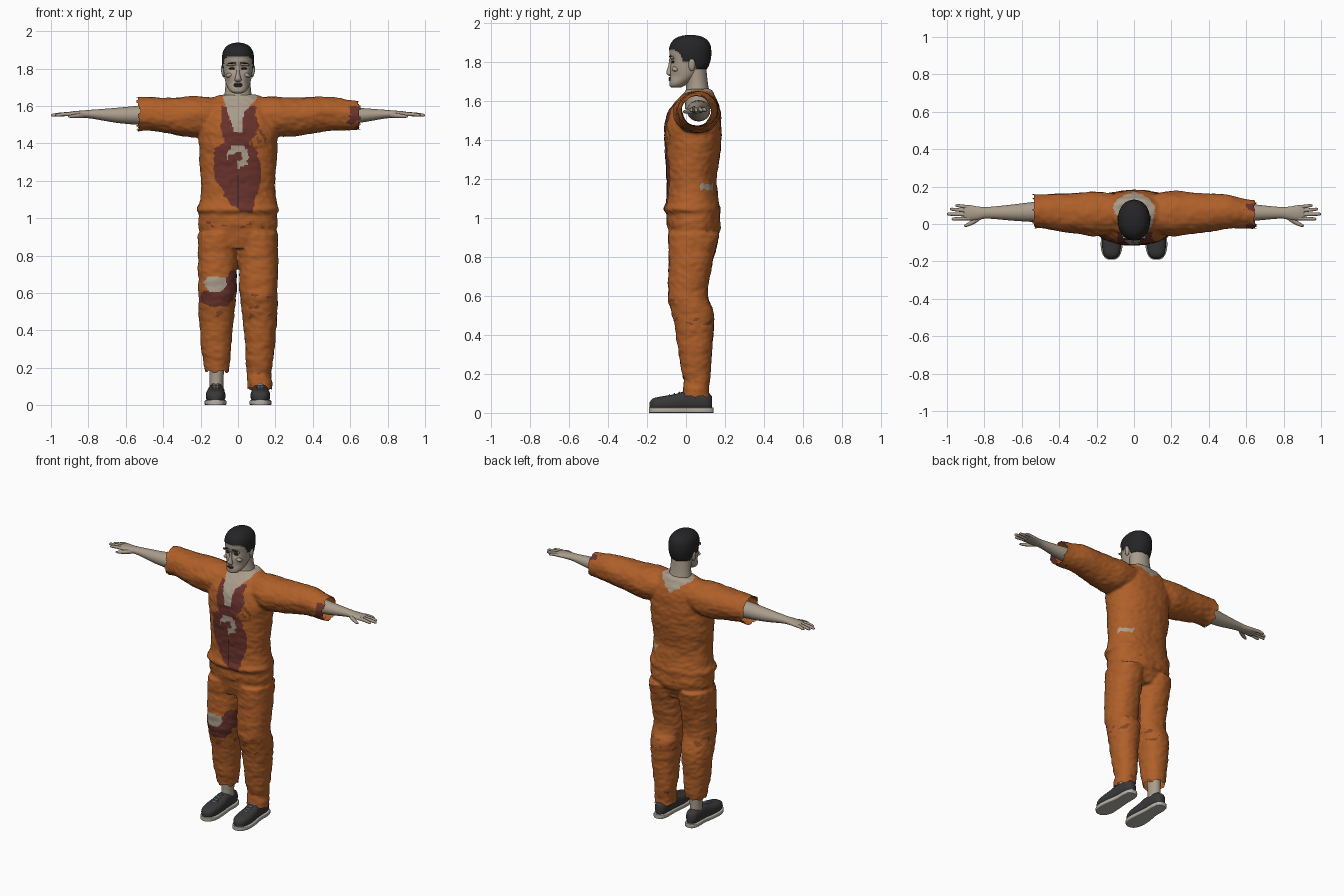
import bpy, bmesh, math
from mathutils import Vector, Matrix, noise

if "Cube" in bpy.data.objects:
    bpy.data.objects.remove(bpy.data.objects["Cube"], do_unlink=True)


def material(name, *rgb):
    m = bpy.data.materials.new(name)
    m.use_nodes = True
    m.diffuse_color = (*rgb, 1)
    m.node_tree.nodes["Principled BSDF"].inputs["Base Color"].default_value = (*rgb, 1)
    return m


orange = material("orange cloth", .43, .115, .022)
stain = material("scorched cloth", .22, .06, .018)
blood = material("dried red", .14, .032, .025)
skin = material("pale skin", .40, .335, .26)
shade = material("dark skin", .15, .11, .085)
hair = material("black hair", .018, .018, .02)
leather = material("charcoal leather", .04, .04, .042)
rubber = material("off white rubber", .46, .43, .38)


def lerp(rows, t):
    """Values at t in rows of (t, values...) sorted upwards; None outside."""
    for a, b in zip(rows, rows[1:]):
        if a[0] <= t <= b[0]:
            k = (t - a[0]) / (b[0] - a[0])
            return [p + (q - p) * k for p, q in zip(a[1:], b[1:])]
    return None


def tube(bm, axis, stations, side=1, segs=24, power=2, sub=4):
    """Smooth loft through stations (t, centre u, centre v, radius u, radius v)."""
    S = [Vector(s) for s in stations]
    S = [S[0]] + S + [S[-1]]
    path = []
    for i in range(1, len(S) - 2):
        a, b, c, d = S[i - 1:i + 3]
        for j in range(sub):
            k = j / sub
            path.append(b + (c - a) * (k / 2) + (a * 2 - b * 5 + c * 4 - d) * (k * k / 2)
                        + (b * 3 - a - c * 3 + d) * (k ** 3 / 2))
    path.append(S[-1])
    rings = []
    for t, cu, cv, ru, rv in path:
        ring = []
        for i in range(segs):
            a = math.tau * i / segs
            co, si = math.cos(a), math.sin(a)
            u = cu + ru * math.copysign(abs(co) ** (2 / power), co)
            v = cv + rv * math.copysign(abs(si) ** (2 / power), si)
            x, y, z = {"x": (t, u, v), "y": (u, t, v), "z": (u, v, t)}[axis]
            ring.append(bm.verts.new((x * side, y, z)))
        rings.append(ring)
    for r, q in zip(rings, rings[1:]):
        for i in range(segs):
            j = (i + 1) % segs
            bm.faces.new((r[i], r[j], q[j], q[i]))
    bm.faces.new(rings[0])
    bm.faces.new(rings[-1])


def blob(bm, centre, size, tilt=0):
    m = Matrix.Translation(centre) @ Matrix.Rotation(tilt, 4, "Y") @ Matrix.Diagonal((*size, 1))
    bmesh.ops.create_uvsphere(bm, u_segments=16, v_segments=10, radius=1, matrix=m)


def finish(name, bm, mats, rule=None):
    bmesh.ops.recalc_face_normals(bm, faces=bm.faces)
    if rule:
        bm.normal_update()
        for f in bm.faces:
            f.material_index = mats.index(rule(f.calc_center_median()))
    me = bpy.data.meshes.new(name)
    bm.to_mesh(me)
    bm.free()
    for m in mats:
        me.materials.append(m)
    ob = bpy.data.objects.new(name, me)
    bpy.context.collection.objects.link(ob)
    bpy.ops.object.select_all(action="DESELECT")
    ob.select_set(True)
    bpy.context.view_layer.objects.active = ob
    bpy.ops.object.shade_smooth_by_angle(angle=math.radians(50))
    return ob


# Jumpsuit: overlapping lofts fused into one cloth surface
bm = bmesh.new()
tube(bm, "z", [(.84, 0, .03, .18, .10), (.95, 0, .04, .21, .135), (1.02, 0, .036, .21, .138),
               (1.045, 0, .03, .222, .147), (1.09, 0, .032, .205, .133), (1.2, 0, .028, .196, .128),
               (1.3, 0, .033, .205, .138), (1.42, 0, .035, .212, .147), (1.5, 0, .038, .212, .144),
               (1.58, 0, .05, .19, .12), (1.64, 0, .065, .14, .078), (1.66, 0, .065, .09, .06)],
     segs=48, power=2.3)
sleeve = [(.06, .06, 1.56, .09, .08), (.2, .055, 1.543, .12, .108), (.3, .058, 1.542, .11, .105),
          (.4, .06, 1.552, .102, .097), (.5, .067, 1.558, .09, .09)]
tube(bm, "x", sleeve + [(.6, .055, 1.55, .079, .08), (.7, .05, 1.548, .073, .07)], 1)
tube(bm, "x", sleeve + [(.6, .068, 1.545, .096, .102)], -1)
trouser = [(0, .115, .05, .068, .07), (.1, .115, .05, .066, .069), (.17, .113, .055, .064, .068),
           (.25, .115, .05, .074, .079), (.35, .117, .045, .083, .09), (.45, .115, .043, .091, .1),
           (.52, .114, .032, .097, .109), (.6, .11, .01, .101, .102), (.7, .11, .016, .104, .106),
           (.8, .109, .028, .106, .116), (.92, .107, .04, .106, .132)]
for s in (1, -1):
    tube(bm, "z", trouser, s, segs=32, power=2.2)
fused = finish("suit_blank", bm, [orange])
mod = fused.modifiers.new("fuse", "REMESH")
mod.mode, mod.voxel_size = "VOXEL", .007
mod = fused.modifiers.new("relax", "SMOOTH")
mod.factor, mod.iterations = .5, 8
cloth = bpy.data.meshes.new_from_object(fused.evaluated_get(bpy.context.evaluated_depsgraph_get()))
bpy.data.objects.remove(fused, do_unlink=True)
bm = bmesh.new()
bm.from_mesh(cloth)
bpy.data.meshes.remove(cloth)

# Cloth folds
bm.normal_update()
for v in bm.verts:
    p = v.co
    fold = noise.noise(Vector((p.x * 9, p.y * 9, p.z * 20)))
    fine = noise.noise(Vector((p.x * 30 + p.z * 15, p.y * 30, p.z * 45)))
    v.co = p + v.normal * (fold * .005 + fine * .003)


# Ragged cuffs and hems
def torn(p):
    rag = noise.noise(p * 28) * .018
    hem = .085 if p.x > 0 else .18
    return p.x > .65 + rag or p.x < -.535 + rag or p.z < hem + rag


bmesh.ops.delete(bm, geom=[f for f in bm.faces if torn(f.calc_center_median())], context="FACES")

neckline = [(1.46, -.022, .022), (1.52, -.04, .025), (1.57, -.057, .035), (1.6, -.065, .065),
            (1.64, -.078, .1), (1.7, -.09, .11)]
chest_mark = [(1.03, .03, .07), (1.07, -.03, .085), (1.12, -.07, .1), (1.2, -.12, .12), (1.28, -.13, .12),
              (1.37, -.13, .1), (1.4, -.07, .06), (1.45, -.08, .1), (1.5, -.09, .11), (1.55, -.09, .09),
              (1.6, -.08, .1)]
knee_mark = [(.53, -.14, -.05), (.55, -.2, -.03), (.6, -.2, -.01), (.65, -.09, 0), (.72, -.04, 0)]


def within(rows, x, z):
    span = lerp(rows, z)
    return span is not None and span[0] < x < span[1]


def suit_colour(p):
    rag = noise.noise(p * 40) * .012
    x, z = p.x + rag, p.z + noise.noise(p * 35 + Vector((5, 3, 1))) * .012
    if p.y > .05 and z > 1.57 and abs(x) < (z - 1.57) * 1.3:
        return skin
    if z > 1.16 - .016 and z < 1.16 + .016 and .075 < p.y + rag < .14 and x > .1:
        return skin
    if p.y < .05:
        if within(neckline, p.x + rag / 2, p.z):
            return skin
        if abs(p.x) < .005 and 1.05 < p.z < 1.23:
            return hair
        dx, dz = x + .003, z - 1.33
        if .026 < math.hypot(dx, dz) < .06 and not (dx < 0 and dz < .01 and dx > -.05):
            return skin
        if ((x + .12) / .06) ** 2 + ((z - .65) / .045) ** 2 < 1:
            return skin
        if within(chest_mark, x, z) or within(knee_mark, x, z):
            return blood
        if math.hypot(x - .11, z - 1.42) < .045 and noise.noise(p * 50) > .1:
            return stain
    if p.x > .6 + rag * 3 and noise.noise(p * 20) > .05:
        return blood
    scorched = p.z < .2 or .45 < p.z < .6 or .92 < p.z < .99
    if scorched and noise.noise(Vector((p.x * 22, p.y * 22, p.z * 40))) > .42:
        return stain
    return orange


finish("jumpsuit", bm, [orange, stain, blood, skin, hair], suit_colour)

# Forearms and hands
for s, label in ((1, "left"), (-1, "right")):
    bm = bmesh.new()
    tube(bm, "x", [(.42, .065, 1.55, .06, .055), (.54, .064, 1.55, .053, .05), (.65, .061, 1.55, .043, .04),
                   (.78, .06, 1.556, .031, .024), (.83, .058, 1.556, .035, .02),
                   (.88, .06, 1.556, .041, .016), (.91, .062, 1.556, .037, .011)], s)
    for y0, y1, tip in ((.03, .027, .975), (.05, .053, 1), (.07, .079, .985), (.09, .099, .955)):
        ym = (y0 + y1) / 2
        tube(bm, "x", [(.88, y0, 1.556, .01, .011), ((tip + .88) / 2, ym, 1.556, .0095, .01),
                       (tip - .01, y1, 1.551, .008, .008), (tip, y1, 1.55, .003, .003)], s, 12)
    tube(bm, "x", [(.81, .045, 1.552, .014, .014), (.85, .018, 1.548, .015, .013),
                   (.89, -.004, 1.545, .01, .009), (.908, -.01, 1.544, .004, .004)], s, 12)
    finish(label + "_forearm_and_hand", bm, [skin])

# Neck
bm = bmesh.new()
tube(bm, "z", [(1.56, 0, .065, .085, .07), (1.64, 0, .06, .075, .062), (1.7, 0, .056, .068, .055),
               (1.78, 0, .045, .066, .058)], segs=32)
finish("neck", bm, [skin])

# Head with a raised cap of short hair
bm = bmesh.new()
tube(bm, "z", [(1.668, 0, -.052, .022, .022), (1.678, 0, -.046, .042, .038), (1.7, 0, -.03, .058, .055),
               (1.73, 0, -.008, .068, .073), (1.77, 0, .012, .075, .093), (1.81, 0, .02, .079, .101),
               (1.85, 0, .02, .081, .105), (1.89, 0, .022, .075, .097), (1.917, 0, .022, .056, .074),
               (1.93, 0, .022, .03, .04), (1.934, 0, .022, .006, .008)], segs=72, sub=6, power=2.15)
hairline = [(-.2, 1.867), (-.06, 1.862), (-.03, 1.845), (-.012, 1.8), (.01, 1.8), (.03, 1.815),
            (.055, 1.765), (.3, 1.755)]


def head_colour(p):
    return hair if p.z > lerp(hairline, p.y)[0] else skin


bmesh.ops.recalc_face_normals(bm, faces=bm.faces)
bm.normal_update()
for v in bm.verts:
    if head_colour(v.co) == hair:
        v.co += v.normal * .005
    for s in (1, -1):    # eye sockets and hollow cheeks
        for spot, depth, size in (((s * .032, -.08, 1.802), .012, .022), ((s * .055, -.05, 1.725), .006, .03)):
            v.co -= v.normal * depth * math.exp(-((v.co - Vector(spot)).length / size) ** 2)
finish("head", bm, [skin, hair], head_colour)

# Nose, brow ridge and ears
bm = bmesh.new()
tube(bm, "z", [(1.728, 0, -.08, .008, .006), (1.738, 0, -.084, .018, .014), (1.75, 0, -.085, .015, .016),
               (1.78, 0, -.08, .009, .011), (1.815, 0, -.078, .009, .008)], segs=16)
for s in (1, -1):
    blob(bm, (s * .034, -.073, 1.822), (.028, .012, .008), s * .12)
    blob(bm, (s * .081, .03, 1.785), (.009, .018, .032), s * .15)
    blob(bm, (s * .045, -.055, 1.765), (.022, .018, .012), s * .3)
finish("nose_brows_and_ears", bm, [skin])

# Eyes, eyebrows and mouth
bm = bmesh.new()
for s in (1, -1):
    blob(bm, (s * .032, -.067, 1.8), (.016, .008, .006))
    blob(bm, (s * .034, -.08, 1.828), (.024, .007, .004), s * .12)
blob(bm, (0, -.082, 1.712), (.025, .008, .0035))
finish("eyes_and_eyebrows", bm, [hair])
bm = bmesh.new()
for z in (1.718, 1.706):
    blob(bm, (0, -.081, z), (.022, .008, .005))
finish("lips", bm, [shade])

# Shoes and ankles
for s, label in ((1, "left"), (-1, "right")):
    bm = bmesh.new()
    tube(bm, "y", [(-.19, .12, .014, .018, .014), (-.175, .12, .014, .04, .014), (-.13, .12, .014, .057, .014),
                   (-.06, .12, .014, .055, .014), (.02, .117, .014, .045, .014), (.09, .117, .014, .045, .014),
                   (.13, .117, .014, .034, .014), (.142, .117, .014, .016, .014)], s, 32, 7)
    finish(label + "_sole", bm, [rubber])
    bm = bmesh.new()
    tube(bm, "y", [(-.186, .12, .04, .014, .016), (-.165, .12, .046, .04, .03), (-.11, .12, .05, .052, .037),
                   (-.05, .119, .055, .05, .043), (0, .117, .063, .045, .05), (.06, .117, .064, .042, .05),
                   (.11, .117, .06, .037, .045), (.134, .117, .055, .018, .03)], s, 32, 2.6)
    finish(label + "_shoe", bm, [leather])
    bm = bmesh.new()
    for y, z in ((-.085, .089), (-.06, .095), (-.035, .102), (-.012, .11)):
        for tilt in (.25, -.25):
            blob(bm, (s * .119, y, z), (.026, .004, .0035), tilt)
    finish(label + "_laces", bm, [rubber])
    bm = bmesh.new()
    tube(bm, "z", [(.06, .116, .052, .038, .05), (.12, .115, .055, .037, .044), (.2, .114, .055, .04, .046),
                   (.3, .115, .05, .05, .058)], s)
    finish(label + "_ankle", bm, [skin])
